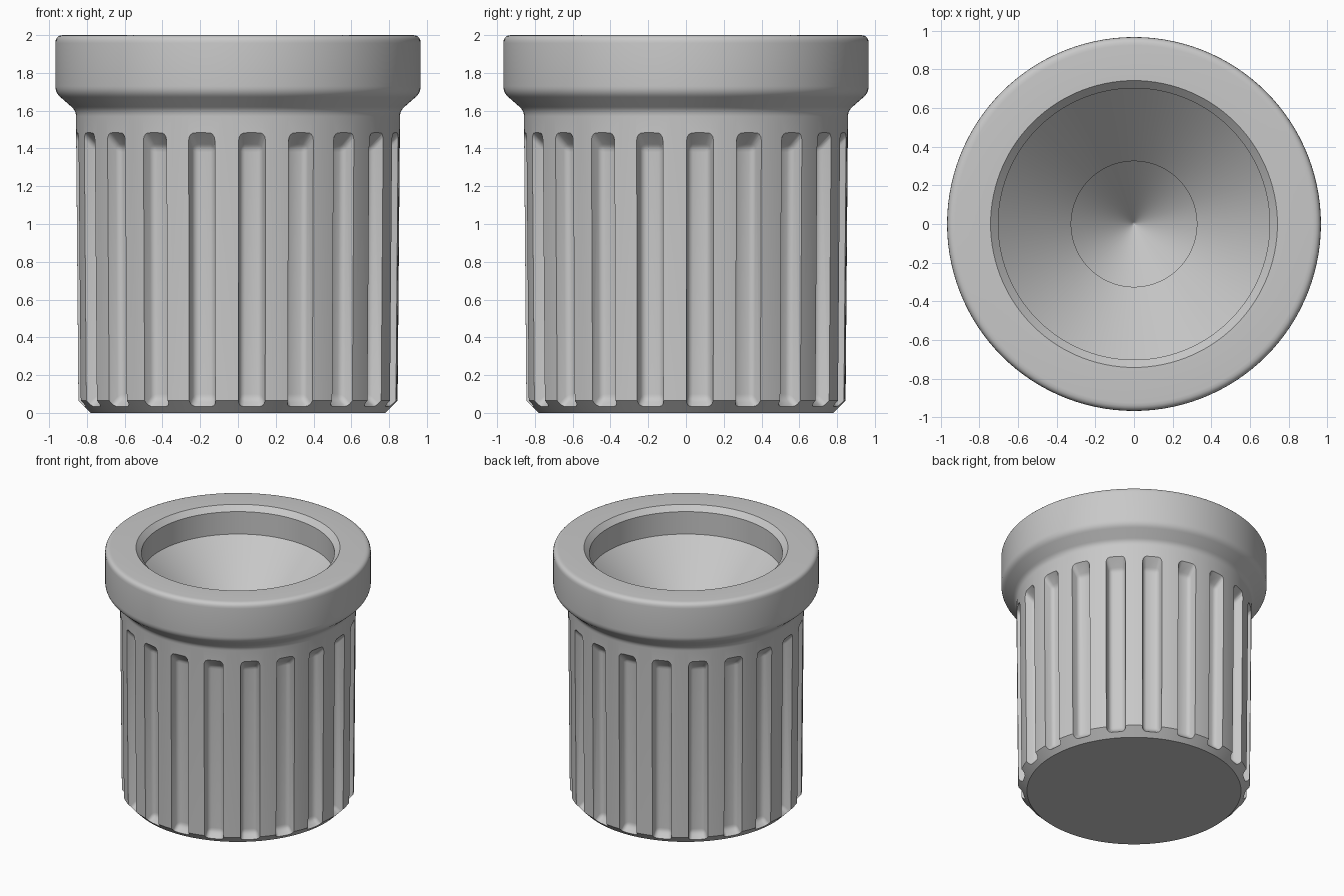
import bpy, bmesh, math
from mathutils import Matrix, Vector

cube = bpy.data.objects.get("Cube")
if cube:
    bpy.data.objects.remove(cube, do_unlink=True)

SEGMENTS = 120
GROOVES = 20

grey = bpy.data.materials.new("plain grey")
grey.use_nodes = True
grey.diffuse_color = (0.58, 0.58, 0.58, 1)
grey.node_tree.nodes["Principled BSDF"].inputs["Base Color"].default_value = grey.diffuse_color


def make_object(name, bm):
    bmesh.ops.recalc_face_normals(bm, faces=bm.faces)
    mesh = bpy.data.meshes.new(name)
    bm.to_mesh(mesh)
    bm.free()
    mesh.materials.append(grey)
    obj = bpy.data.objects.new(name, mesh)
    bpy.context.collection.objects.link(obj)
    return obj


def fillet(before, corner, after, radius, steps=5):
    """Round a profile corner with a quadratic curve."""
    c = Vector(corner)
    a = c + (Vector(before) - c).normalized() * radius
    b = c + (Vector(after) - c).normalized() * radius
    ts = [i / steps for i in range(steps + 1)]
    return [tuple(a * (1 - t) ** 2 + c * 2 * t * (1 - t) + b * t * t) for t in ts]


# Turned body: tapered barrel, flared collar, chamfered mouth, funnel and blind hole
foot, waist, flare = (0.845, 0.065), (0.858, 1.60), (0.967, 1.695)
rim, mouth = (0.967, 2.0), (0.742, 2.0)
profile = [(0, 0), (0.78, 0), foot]
profile += fillet(foot, waist, flare, 0.03)
profile += fillet(waist, flare, rim, 0.035)
profile += fillet(flare, rim, mouth, 0.042)
profile += [mouth, (0.702, 1.96), (0.702, 1.78), (0.325, 1.40), (0.325, 1.10),
            (0.01, 0.785), (0, 0.775)]

bm = bmesh.new()
verts = [bm.verts.new((r, 0, z)) for r, z in profile]
edges = [bm.edges.new(pair) for pair in zip(verts, verts[1:])]
bmesh.ops.spin(bm, geom=verts + edges, axis=(0, 0, 1), cent=(0, 0, 0),
               angle=math.tau, steps=SEGMENTS, use_duplicate=False)
bmesh.ops.remove_doubles(bm, verts=bm.verts, dist=0.0001)
body = make_object("fluted_body", bm)


# Groove cutter: drafted bar with sloped ends and rounded edges
def add_bar(bm, angle):
    bar = bmesh.new()
    corners = bmesh.ops.create_cube(bar, size=2)["verts"]
    for v in corners:
        outer, top = v.co.x > 0, v.co.z > 0
        half = 0.085 if outer else 0.056
        z = (1.55 if outer else 1.405) if top else (-0.06 if outer else 0.075)
        r = (0.91 if outer else 0.768) + (0.012 if top else 0)
        v.co = (r, half * v.co.y, z)
    rounded = [e for e in bar.edges if not all(v.co.x > 0.85 for v in e.verts)]
    bmesh.ops.bevel(bar, geom=rounded, offset=0.025, segments=3, profile=0.5, affect='EDGES')
    bar.transform(Matrix.Rotation(angle, 4, 'Z'))
    temp = bpy.data.meshes.new("bar")
    bar.to_mesh(temp)
    bar.free()
    bm.from_mesh(temp)
    bpy.data.meshes.remove(temp)


bm = bmesh.new()
for i in range(GROOVES):
    add_bar(bm, math.radians(5) + math.tau * i / GROOVES)
cutter = make_object("groove_cutter", bm)

cut = body.modifiers.new("grooves", 'BOOLEAN')
cut.operation = 'DIFFERENCE'
cut.solver = 'EXACT'
cut.object = cutter
bpy.context.view_layer.objects.active = body
body.select_set(True)
cutter.select_set(False)
bpy.ops.object.modifier_apply(modifier=cut.name)
bpy.data.objects.remove(cutter, do_unlink=True)
bpy.ops.object.shade_smooth_by_angle(angle=math.radians(30))
